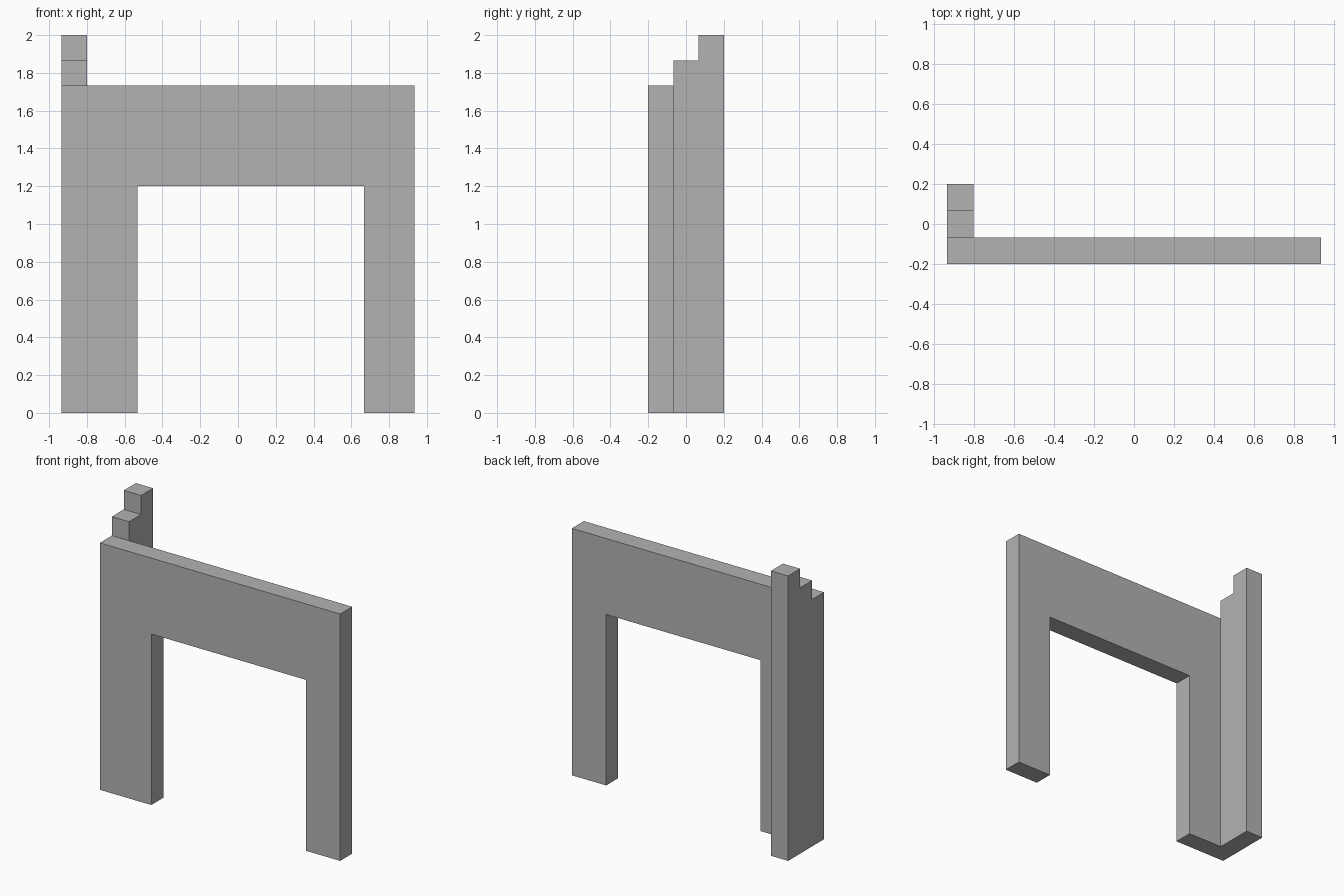
import bpy
import bmesh
from mathutils import Vector

cube = bpy.data.objects.get("Cube")
if cube:
    bpy.data.objects.remove(cube, do_unlink=True)

U = 2 / 15  # one block width

grey = bpy.data.materials.new("plain_grey")
grey.use_nodes = True
colour = (0.45, 0.45, 0.45, 1)
grey.diffuse_color = colour
grey.node_tree.nodes["Principled BSDF"].inputs["Base Color"].default_value = colour


def extruded(name, outline, place, depth):
    """Extrude a closed outline, given in blocks, into a flat-shaded solid."""
    bm = bmesh.new()
    face = bm.faces.new([bm.verts.new(Vector(place(a, b)) * U) for a, b in outline])
    result = bmesh.ops.extrude_face_region(bm, geom=[face])
    moved = [v for v in result["geom"] if isinstance(v, bmesh.types.BMVert)]
    bmesh.ops.translate(bm, verts=moved, vec=Vector(depth) * U)
    bmesh.ops.recalc_face_normals(bm, faces=bm.faces)
    mesh = bpy.data.meshes.new(name)
    bm.to_mesh(mesh)
    bm.free()
    mesh.materials.append(grey)
    obj = bpy.data.objects.new(name, mesh)
    bpy.context.collection.objects.link(obj)
    return obj


# Front wall with the doorway opening
extruded("doorway_wall",
         [(-7, 0), (-4, 0), (-4, 9), (5, 9), (5, 0), (7, 0), (7, 13), (-7, 13)],
         lambda x, z: (x, -1.5, z), (0, 1, 0))

# Short return wall behind the corner, stepping up toward the back
extruded("stepped_side_wall",
         [(-0.5, 0), (1.5, 0), (1.5, 15), (0.5, 15), (0.5, 14), (-0.5, 14)],
         lambda y, z: (-7, y, z), (1, 0, 0))
